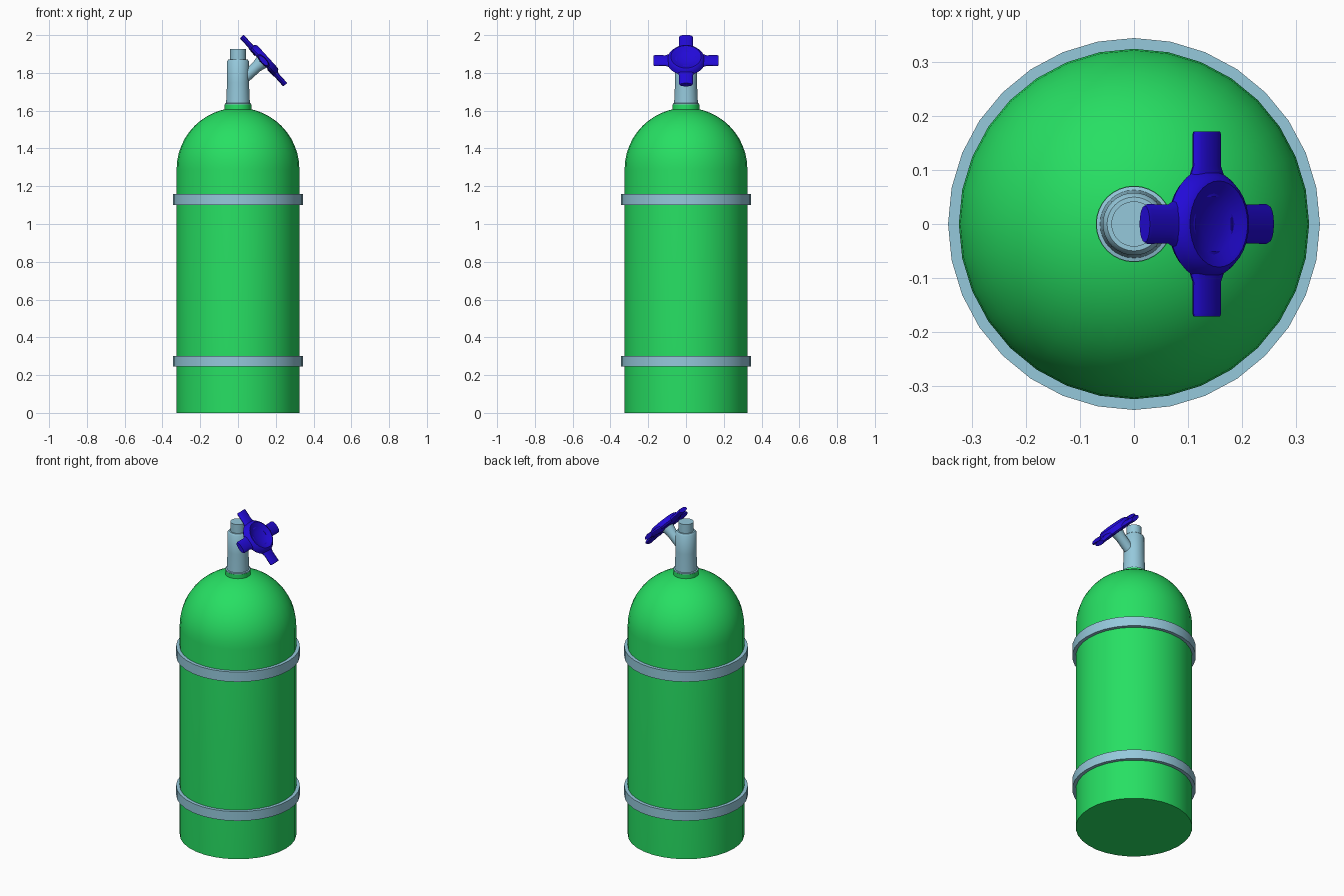
import bpy, bmesh, math
from mathutils import Matrix, Vector

if "Cube" in bpy.data.objects:
    bpy.data.objects.remove(bpy.data.objects["Cube"])


def material(name, rgb):
    m = bpy.data.materials.new(name)
    m.diffuse_color = (*rgb, 1)
    m.use_nodes = True
    m.node_tree.nodes["Principled BSDF"].inputs["Base Color"].default_value = m.diffuse_color
    return m


GREEN = material("tank green", (0.02, 0.74, 0.125))
STEEL = material("pale blue steel", (0.30, 0.58, 0.71))
BLUE = material("handle blue", (0.016, 0.003, 0.68))


def lathe(name, profile, mat, matrix=Matrix(), sides=32, closed=False, flat=1.0):
    """Spin (radius, height) points about local z; flat squashes local y."""
    bm = bmesh.new()
    rings = []
    for r, z in profile:
        if r == 0:
            rings.append([bm.verts.new((0, 0, z))])
        else:
            rings.append([bm.verts.new((r * math.cos(math.tau * i / sides),
                                        r * flat * math.sin(math.tau * i / sides), z))
                          for i in range(sides)])
    pairs = list(zip(rings, rings[1:]))
    if closed:
        pairs.append((rings[-1], rings[0]))
    for a, b in pairs:
        for i in range(sides):
            j = (i + 1) % sides
            corners = [a[i % len(a)], a[j % len(a)], b[j % len(b)], b[i % len(b)]]
            bm.faces.new(list(dict.fromkeys(corners)))
    bmesh.ops.recalc_face_normals(bm, faces=bm.faces)
    mesh = bpy.data.meshes.new(name)
    bm.to_mesh(mesh)
    bm.free()
    mesh.materials.append(mat)
    obj = bpy.data.objects.new(name, mesh)
    bpy.context.collection.objects.link(obj)
    obj.matrix_world = matrix
    bpy.ops.object.select_all(action='DESELECT')
    obj.select_set(True)
    bpy.context.view_layer.objects.active = obj
    bpy.ops.object.shade_smooth_by_angle(angle=math.radians(40))
    return obj


# Tank: straight wall with a hemispherical top
R = 0.325
dome = [(R * math.cos(math.pi / 2 * k / 12), 1.29 + R * math.sin(math.pi / 2 * k / 12))
        for k in range(12)]
lathe("tank_body", [(0, 0), (R, 0)] + dome + [(0, 1.29 + R)], GREEN)

# Two straps around the tank
for name, z0, z1 in (("lower_band", 0.245, 0.302), ("upper_band", 1.10, 1.16)):
    lathe(name, [(0.32, z0), (0.345, z0), (0.345, z1), (0.32, z1)], STEEL, closed=True)

# Collar and valve neck
lathe("neck_collar", [(0, 1.59), (0.071, 1.59), (0.071, 1.632), (0, 1.632)], GREEN)
lathe("valve_neck", [(0, 1.625), (0.070, 1.625), (0.070, 1.638), (0.063, 1.640),
                     (0.058, 1.75), (0.058, 1.862), (0.050, 1.872), (0.042, 1.872),
                     (0.042, 1.926), (0, 1.926)], STEEL)

# Tilted frame for the valve wheel; local z is the stem axis
wheel = Matrix.Translation((0.135, 0, 1.865)) @ Matrix.Rotation(math.radians(48), 4, 'Y')

# Stem joining neck and wheel
lathe("valve_stem", [(0, -0.17), (0.03, -0.17), (0.03, -0.05), (0.038, -0.012), (0, -0.012)],
      STEEL, wheel, sides=20)

# Dished wheel hub
lathe("wheel_hub", [(0, -0.014), (0.08, -0.014), (0.096, -0.010), (0.103, 0), (0.097, 0.013),
                    (0.088, 0.026), (0.080, 0.030), (0.072, 0.027), (0.055, 0.017),
                    (0.03, 0.011), (0, 0.009)], BLUE, wheel)

# Four flattened spokes
for i in range(4):
    spoke = wheel @ Matrix.Rotation(i * math.pi / 2, 4, 'Z') @ Matrix.Rotation(math.pi / 2, 4, 'X')
    lathe("wheel_spoke_%d" % (i + 1),
          [(0, 0.05), (0.048, 0.05), (0.044, 0.09), (0.036, 0.108), (0.037, 0.165),
           (0.034, 0.172), (0, 0.172)], BLUE, spoke, sides=16, flat=0.38)
